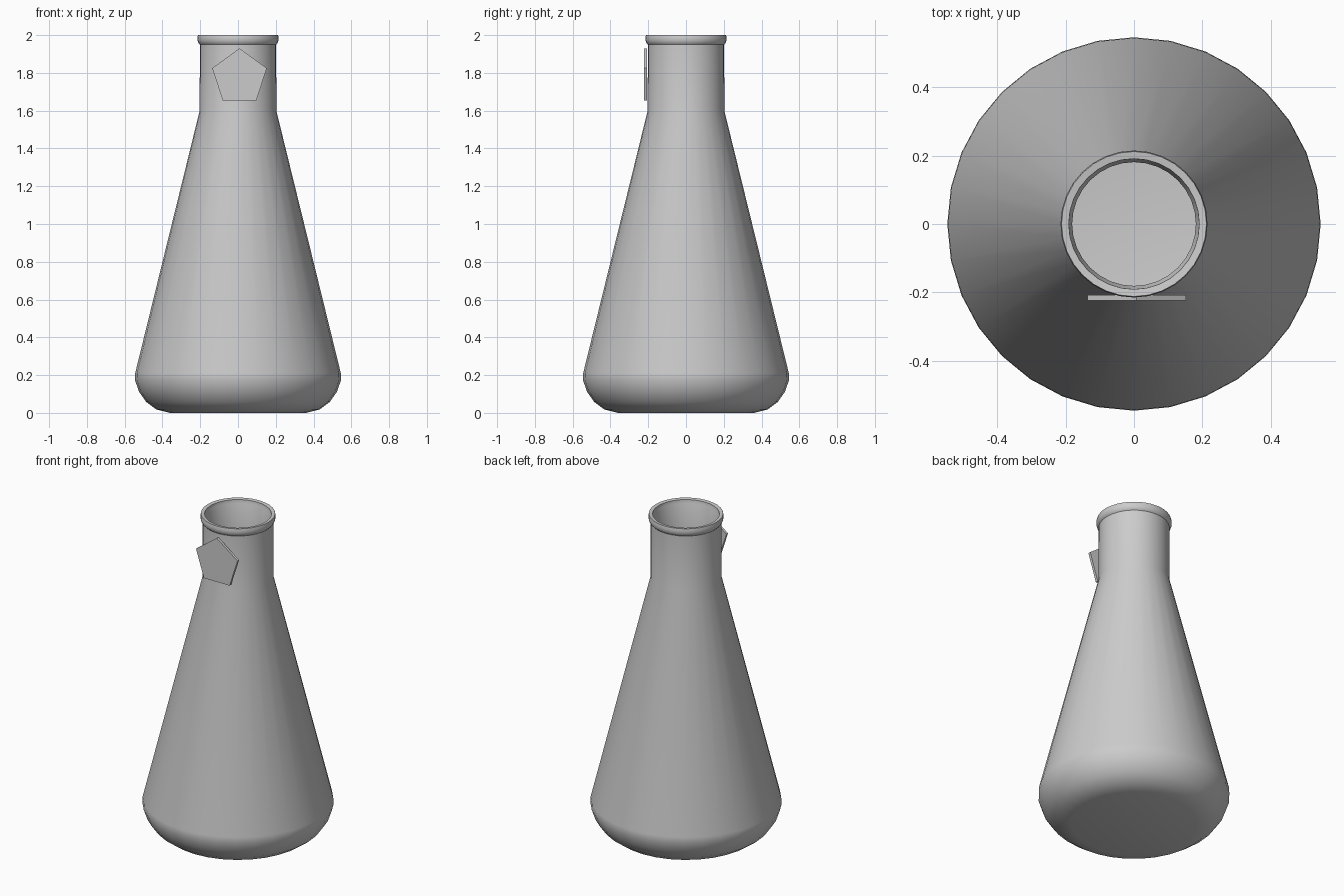
import bpy, bmesh, math
from mathutils import Vector

if "Cube" in bpy.data.objects:
    bpy.data.objects.remove(bpy.data.objects["Cube"])


def finish(name, bm, smooth):
    bmesh.ops.recalc_face_normals(bm, faces=bm.faces)
    mesh = bpy.data.meshes.new(name)
    bm.to_mesh(mesh)
    bm.free()
    obj = bpy.data.objects.new(name, mesh)
    bpy.context.collection.objects.link(obj)
    if smooth:
        bpy.ops.object.select_all(action='DESELECT')
        bpy.context.view_layer.objects.active = obj
        obj.select_set(True)
        bpy.ops.object.shade_smooth_by_angle(angle=math.radians(40))
    return obj


def lathe(name, profile, steps=32):
    bm = bmesh.new()
    verts = [bm.verts.new((r, 0, z)) for r, z in profile]
    edges = [bm.edges.new(pair) for pair in zip(verts, verts[1:])]
    bmesh.ops.spin(bm, geom=verts + edges, cent=(0, 0, 0), axis=(0, 0, 1),
                   angle=math.tau, steps=steps, use_duplicate=False)
    bmesh.ops.remove_doubles(bm, verts=bm.verts, dist=1e-4)
    return finish(name, bm, True)


# Flask: outer wall from the base up, over the lip, then down the inner wall
outer = [(0, 0), (0.36, 0), (0.432, 0.018), (0.486, 0.058), (0.524, 0.112),
         (0.546, 0.175), (0.544, 0.212), (0.203, 1.6), (0.202, 1.95),
         (0.209, 1.957), (0.214, 1.97), (0.215, 1.985), (0.212, 2.0)]
inner = [(0.191, 1.997), (0.190, 1.975), (0.181, 1.955), (0.181, 1.6),
         (0.523, 0.21), (0.525, 0.178), (0.506, 0.12), (0.473, 0.073),
         (0.424, 0.038), (0.36, 0.02), (0, 0.02)]
lathe("conical_flask", outer + inner)

# Five-sided label plate on the front of the neck
bm = bmesh.new()
corners = [math.pi / 2 + i * math.tau / 5 for i in range(5)]
face = bm.faces.new([bm.verts.new((0.008 + 0.152 * math.cos(a), -0.223,
                                   1.778 + 0.152 * math.sin(a))) for a in corners])
back = bmesh.ops.extrude_face_region(bm, geom=[face], use_keep_orig=True)["geom"]
bmesh.ops.translate(bm, vec=Vector((0, 0.016, 0)),
                    verts=[g for g in back if isinstance(g, bmesh.types.BMVert)])
finish("pentagon_label", bm, False)
